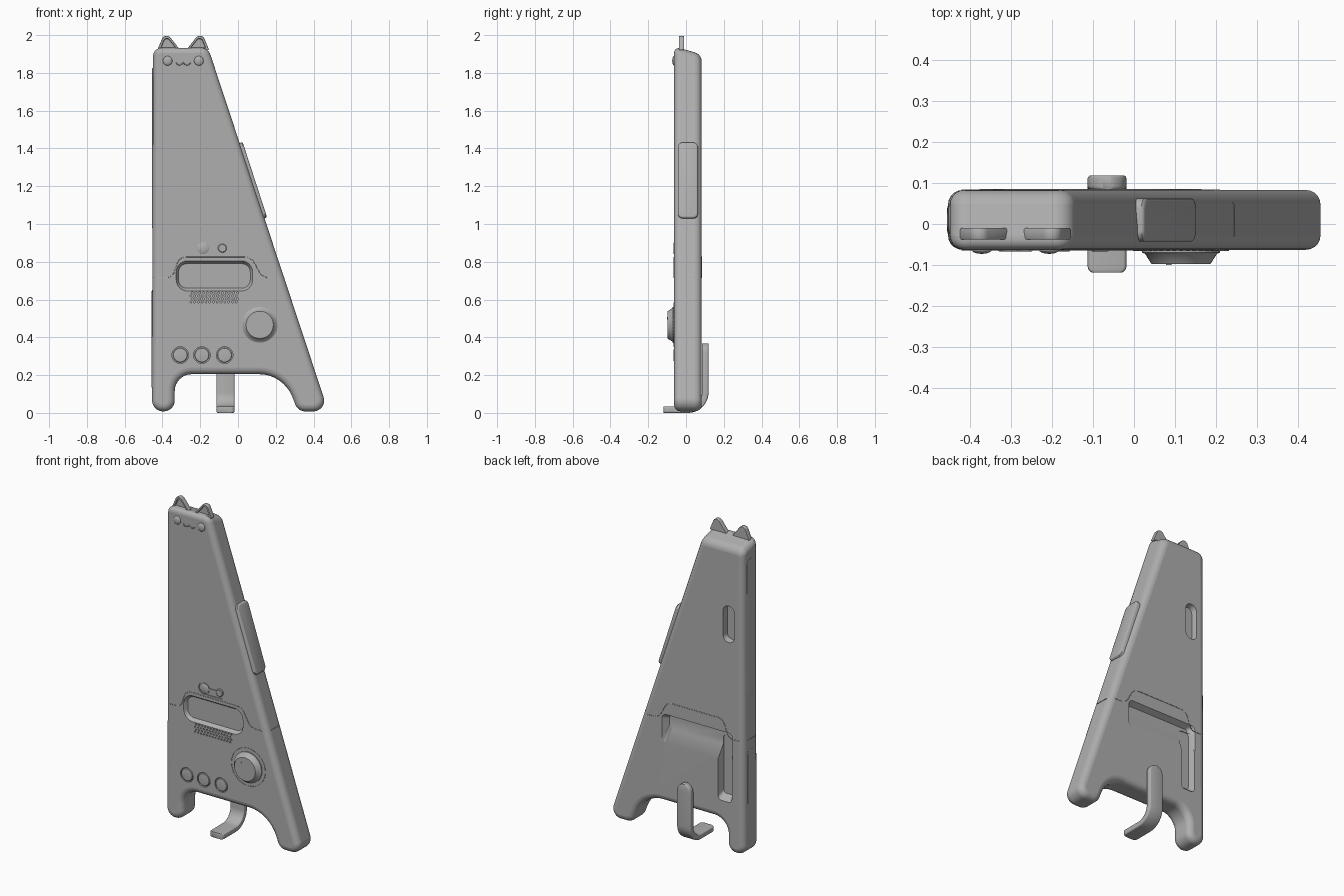
import bpy, bmesh, math
from mathutils import Vector

if "Cube" in bpy.data.objects:
    bpy.data.objects.remove(bpy.data.objects["Cube"])

FRONT, BACK = -0.063, 0.083
SLOPE = 0.325


def fillet(corners, n=8):
    """Polygon with rounded corners from (x, z, radius) points."""
    out = []
    for i, (x, z, r) in enumerate(corners):
        p = Vector((x, z))
        if r == 0:
            out.append((x, z))
            continue
        u = (Vector(corners[i - 1][:2]) - p).normalized()
        v = (Vector(corners[(i + 1) % len(corners)][:2]) - p).normalized()
        half = u.angle(v) / 2
        c = p + (u + v).normalized() * r / math.sin(half)
        s, e = p + u * r / math.tan(half) - c, p + v * r / math.tan(half) - c
        a0 = math.atan2(s.y, s.x)
        d = (math.atan2(e.y, e.x) - a0 + math.pi) % (2 * math.pi) - math.pi
        out += [(c.x + r * math.cos(a0 + d * k / n), c.y + r * math.sin(a0 + d * k / n)) for k in range(n + 1)]
    return out


def rrect(cx, cz, w, h, r, n=6):
    w, h = w / 2, h / 2
    return fillet([(cx - w, cz - h, r), (cx + w, cz - h, r), (cx + w, cz + h, r), (cx - w, cz + h, r)], n)


def circle(cx, cz, r, n=32):
    return [(cx + r * math.cos(2 * math.pi * k / n), cz + r * math.sin(2 * math.pi * k / n)) for k in range(n)]


def ring(pts, y):
    return [(x, y, z) for x, z in pts]


def smooth(ob, angle=35):
    bpy.ops.object.select_all(action='DESELECT')
    bpy.context.view_layer.objects.active = ob
    ob.select_set(True)
    bpy.ops.object.shade_smooth_by_angle(angle=math.radians(angle))


def loft(name, *solids):
    """Capped skins through lists of equal-sized rings."""
    bm = bmesh.new()
    for rings in solids:
        vs = [[bm.verts.new(p) for p in r] for r in rings]
        n = len(vs[0])
        for a, b in zip(vs, vs[1:]):
            for i in range(n):
                bm.faces.new((a[i], a[(i + 1) % n], b[(i + 1) % n], b[i]))
        bm.faces.new(vs[0][::-1])
        bm.faces.new(vs[-1])
    bmesh.ops.recalc_face_normals(bm, faces=bm.faces)
    me = bpy.data.meshes.new(name)
    bm.to_mesh(me)
    bm.free()
    ob = bpy.data.objects.new(name, me)
    bpy.context.collection.objects.link(ob)
    smooth(ob)
    return ob


def tube(name, pts, radius, closed=False):
    cu = bpy.data.curves.new(name, 'CURVE')
    cu.dimensions, cu.bevel_depth, cu.bevel_resolution = '3D', radius, 1
    sp = cu.splines.new('POLY')
    sp.points.add(len(pts) - 1)
    for q, p in zip(sp.points, pts):
        q.co = (*p, 1)
    sp.use_cyclic_u = closed
    ob = bpy.data.objects.new(name, cu)
    bpy.context.collection.objects.link(ob)


def cut(ob, *solids):
    c = loft("cutter", *solids)
    c.hide_render = True
    m = ob.modifiers.new("cut", 'BOOLEAN')
    m.operation, m.solver, m.object = 'DIFFERENCE', 'EXACT', c
    bpy.context.view_layer.objects.active = ob
    bpy.ops.object.modifier_apply(modifier=m.name)
    bpy.data.objects.remove(c)


# Tapered body with two feet, top leaning back
outline = fillet([(-0.45, 1.94, 0.042), (-0.157, 1.94, 0.05), (0.478, 0.008, 0.057), (0.318, 0.008, 0.057),
                  (0.24, 0.205, 0.19), (-0.335, 0.205, 0.09), (-0.335, 0.008, 0.058), (-0.455, 0.008, 0.058)])
body = loft("body", [ring(outline, FRONT), [(x, BACK, z - (0.042 if z > 1.8 else 0)) for x, z in outline]])
bev = body.modifiers.new("bevel", 'BEVEL')
bev.width, bev.segments, bev.limit_method, bev.angle_limit = 0.035, 5, 'ANGLE', math.radians(40)
bpy.context.view_layer.objects.active = body
bpy.ops.object.modifier_apply(modifier="bevel")

# Front recesses: display, switch, button wells, speaker holes
cut(body, [ring(rrect(-0.125, 0.725, 0.42, 0.175, 0.07), FRONT - 0.01),
           ring(rrect(-0.125, 0.725, 0.405, 0.16, 0.06), FRONT),
           ring(rrect(-0.125, 0.725, 0.38, 0.13, 0.045), FRONT + 0.022)])
buttons = [(-0.306, 0.306), (-0.191, 0.306), (-0.071, 0.306)]
cut(body, [ring(rrect(-0.135, 0.872, 0.18, 0.07, 0.034), y) for y in (FRONT - 0.01, FRONT + 0.006)],
    *[[ring(circle(x, z, 0.044), y) for y in (FRONT - 0.01, FRONT + 0.01)] for x, z in buttons])
cut(body, *[[ring(circle(-0.25 + 0.02 * i + 0.008 * (j % 2), 0.587 + 0.016 * j, 0.005, 8), y)
             for y in (FRONT - 0.01, FRONT + 0.008)] for i in range(13) for j in range(4)])

# Back recesses: upper slot and L-shaped pocket with a long lower ramp
cut(body, [ring(rrect(-0.35, 1.42, 0.08, 0.23, 0.038), BACK + 0.01),
           ring(rrect(-0.35, 1.42, 0.066, 0.21, 0.031), BACK - 0.035)])
cut(body, [ring(rrect(-0.135, 0.655, 0.49, 0.19, 0.03), BACK + 0.005),
           ring(rrect(-0.135, 0.69, 0.43, 0.08, 0.02), BACK - 0.035)])
cut(body, [ring(rrect(-0.325, 0.52, 0.10, 0.42, 0.025), BACK + 0.01),
           ring(rrect(-0.325, 0.53, 0.07, 0.36, 0.02), BACK - 0.038)])
smooth(body)
wn = body.modifiers.new("normals", 'WEIGHTED_NORMAL')
wn.keep_sharp = True

# Seam running round the body over the display
seam = fillet([(-0.42, 0.715, 0), (-0.35, 0.715, 0.04), (-0.31, 0.825, 0.05),
               (0.07, 0.825, 0.06), (0.13, 0.715, 0.06), (0.208, 0.715, 0)])
tube("seam", ring(seam, FRONT) + [(0.245, FRONT + 0.035, 0.715), (0.245, BACK - 0.035, 0.715)]
     + ring(seam[::-1], BACK) + [(-0.453, BACK - 0.035, 0.715), (-0.453, FRONT + 0.035, 0.715)], 0.002, True)

# Ears with hollow fronts, and eyes
MID = -0.29
for side, s in (("left", -1), ("right", 1)):
    def ear(k):
        base = [(0.138, 1.92, 0.005), (0.015, 1.92, 0.005), (0.095, 2.021, 0.026)]
        cx, cz = 0.083, 1.955
        return fillet([(MID + s * (cx + (x - cx) * k), cz + (z - cz) * k, r * k) for x, z, r in base])
    loft(side + "_ear", [ring(ear(0.95), -0.01), ring(ear(1), -0.014), ring(ear(1), -0.034),
                         ring(ear(0.95), -0.038), ring(ear(0.68), -0.038), ring(ear(0.62), -0.026)])
    bpy.ops.mesh.primitive_uv_sphere_add(segments=24, ring_count=12, radius=0.025,
                                         location=(MID + s * 0.0825, FRONT, 1.864))
    eye = bpy.context.object
    eye.name = side + "_eye"
    eye.scale.y = 0.4
    smooth(eye)

# Wavy mouth
tube("mouth", [(MID + t * 0.002, FRONT - 0.001, 1.854 - 0.012 * abs(math.sin(math.pi * t / 20)) ** 0.8)
               for t in range(-20, 21)], 0.003)

# Switch: two discs and a link
loft("switch", *[[ring(circle(x, 0.872, r), FRONT + 0.012), ring(circle(x, 0.872, r), FRONT - 0.001),
                  ring(circle(x, 0.872, r * 0.85), FRONT - 0.004)] for x, r in ((-0.185, 0.031), (-0.083, 0.023))],
     [ring(rrect(-0.13, 0.872, 0.08, 0.014, 0.003), y) for y in (FRONT + 0.012, FRONT + 0.001)])

# Round push buttons
for i, (x, z) in enumerate(buttons):
    loft("push_button_%d" % (i + 1), [ring(circle(x, z, r), FRONT + d) for r, d in
                                      ((0.039, 0.015), (0.039, 0.002), (0.036, -0.001), (0.03, -0.002))])

# Dial knob with pointer dot and tick ring
KX, KZ = 0.115, 0.466
loft("dial", [ring(circle(KX, KZ, r, 48), y) for r, y in
              ((0.095, -0.055), (0.095, -0.07), (0.088, -0.073), (0.072, -0.098), (0.062, -0.098))])
loft("dial_pointer", [ring(circle(KX - 0.03, KZ + 0.035, 0.007, 12), y) for y in (-0.095, -0.1)])


def tick(a):
    a0, a1 = a - 0.045, a + 0.045
    q = [(KX + r * math.cos(t), KZ + r * math.sin(t)) for r, t in ((0.114, a0), (0.118, a0), (0.118, a1), (0.114, a1))]
    return [ring(q, FRONT + 0.005), ring(q, FRONT - 0.003)]


loft("dial_ticks", *[tick(2 * math.pi * k / 44) for k in range(44)])


# Raised pads on the sloped and straight sides
def side_pad(name, loc, angle, width, length, out):
    rings = [[(d, y, z) for y, z in rrect(0, 0, width - i, length - i, 0.025)]
             for d, i in ((-out, 0), (out * 0.5, 0), (out * 0.85, 0.006), (out, 0.016))]
    ob = loft(name, rings)
    ob.location, ob.rotation_euler.y = loc, angle


side_pad("side_button", (0.077, 0.01, 1.23), -math.atan(SLOPE), 0.105, 0.42, 0.013)
side_pad("upper_edge_pad", (-0.45, 0.01, 1.4), 0, 0.07, 0.85, -0.005)
side_pad("lower_edge_pad", (-0.453, 0.01, 0.39), 0, 0.07, 0.52, -0.004)

# Bent stand: a strip down the back and forward along the ground
R, HW, T = 0.0475, 0.0475, 0.034
path = [(0.102, 0.368 - d, 0, max(0.012, math.sqrt(R * R - (R - d) ** 2)))
        for d in (0.001, 0.004, 0.01, 0.018, 0.03, R)]
path += [(0.011 + 0.091 * math.cos(a), 0.108 - 0.091 * math.sin(a), a, HW)
         for a in [math.pi / 2 * k / 12 for k in range(13)]]
path += [(-0.119 + d, 0.017, math.pi / 2, HW - 0.015 + math.sqrt(0.015 ** 2 - (0.015 - d) ** 2))
         for d in (0.015, 0.009, 0.004, 0.001, 0)]
loft("stand", [[(-0.066 + u, y + v * math.cos(a), z - v * math.sin(a))
                for u, v in rrect(0, 0, 2 * w, T, 0.008, 3)] for y, z, a, w in path])

# One darker grey for everything
grey = bpy.data.materials.new("dark_grey")
grey.diffuse_color = (0.43, 0.43, 0.43, 1)
grey.use_nodes = True
grey.node_tree.nodes["Principled BSDF"].inputs["Base Color"].default_value = grey.diffuse_color
for ob in bpy.data.objects:
    ob.data.materials.append(grey)
